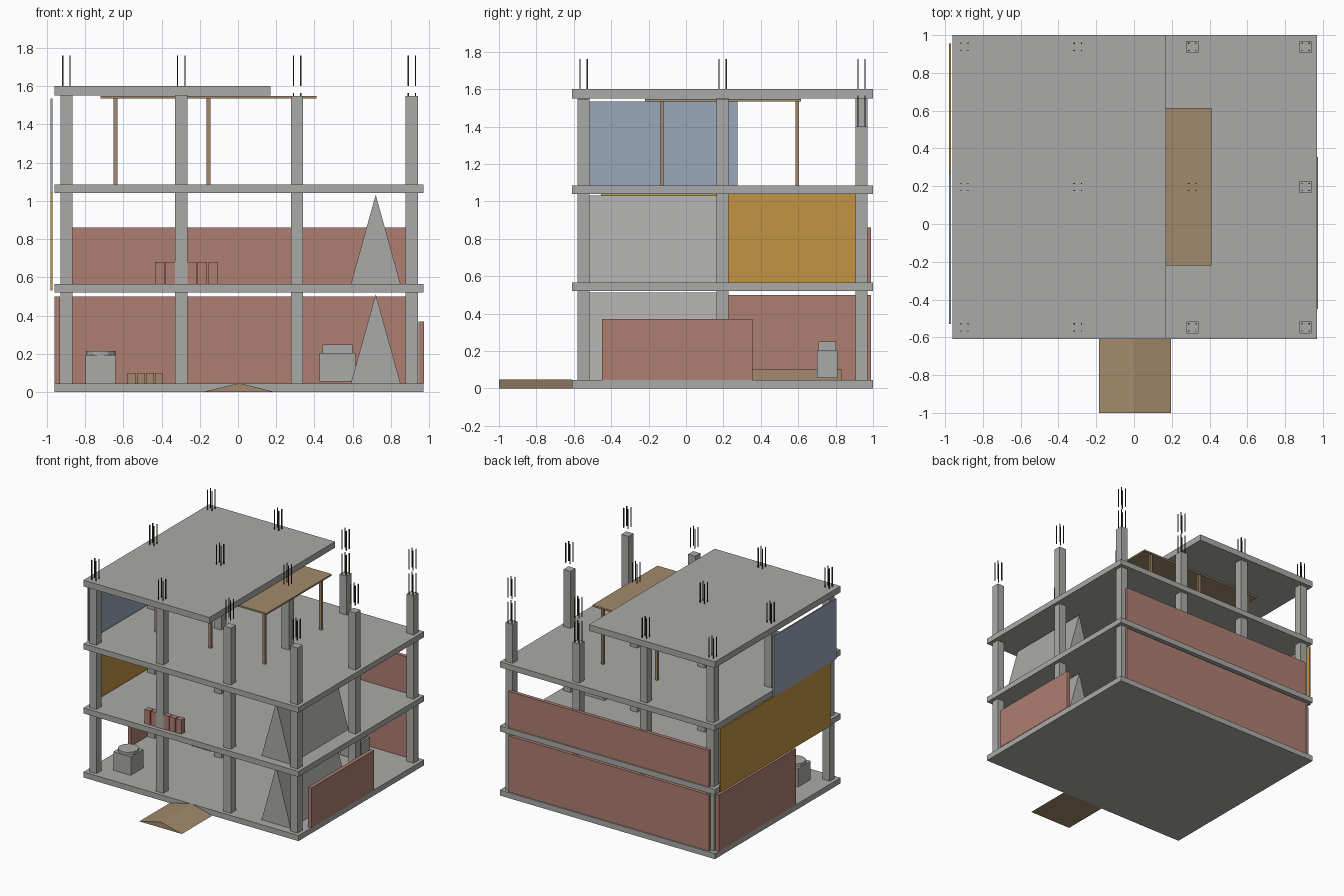
import bpy, bmesh, math

if "Cube" in bpy.data.objects:
    bpy.data.objects.remove(bpy.data.objects["Cube"])


def mat(name, rgb):
    lin = [((c / 255 + 0.055) / 1.055) ** 2.4 for c in rgb]
    m = bpy.data.materials.new(name)
    m.diffuse_color = (*lin, 1)
    m.use_nodes = True
    m.node_tree.nodes["Principled BSDF"].inputs["Base Color"].default_value = m.diffuse_color
    return m


CONCRETE = mat("concrete", (170, 170, 167))
BRICK = mat("red brick", (174, 126, 113))
WOOD = mat("timber", (162, 138, 108))
YELLOW = mat("yellow sheet", (194, 148, 68))
BLUE = mat("blue sheet", (154, 167, 187))
STEEL = mat("dark steel", (66, 56, 46))


def finish(name, bm, material):
    bmesh.ops.recalc_face_normals(bm, faces=bm.faces)
    me = bpy.data.meshes.new(name)
    bm.to_mesh(me)
    bm.free()
    me.materials.append(material)
    ob = bpy.data.objects.new(name, me)
    bpy.context.collection.objects.link(ob)
    return ob


def add_box(bm, x0, x1, y0, y1, z0, z1):
    vs = bmesh.ops.create_cube(bm, size=1)["verts"]
    for v in vs:
        v.co.x = x1 if v.co.x > 0 else x0
        v.co.y = y1 if v.co.y > 0 else y0
        v.co.z = z1 if v.co.z > 0 else z0


def boxes(name, material, *dims):
    bm = bmesh.new()
    for d in dims:
        add_box(bm, *d)
    return finish(name, bm, material)


def prism(name, material, x0, x1, y0, y1, z0, z1):
    """Triangular prism with its ridge along y."""
    bm = bmesh.new()
    pts = [(x0, z0), (x1, z0), ((x0 + x1) / 2, z1)]
    f = bm.faces.new([bm.verts.new((x, y0, z)) for x, z in pts])
    ext = bmesh.ops.extrude_face_region(bm, geom=[f])
    bmesh.ops.translate(bm, vec=(0, y1 - y0, 0),
                        verts=[v for v in ext["geom"] if isinstance(v, bmesh.types.BMVert)])
    return finish(name, bm, material)


# Floor slabs; the roof slab is only partly poured
X0, X1, Y0, Y1 = -0.96, 0.97, -0.61, 1.0
boxes("ground_slab", CONCRETE, (X0, X1, Y0, Y1, 0, 0.045))
boxes("first_floor_slab", CONCRETE, (X0, X1, Y0, Y1, 0.52, 0.565))
boxes("second_floor_slab", CONCRETE, (X0, X1, Y0, Y1, 1.04, 1.085))
boxes("roof_slab", CONCRETE, (X0, 0.17, Y0, Y1, 1.55, 1.60))

# Columns on every storey and the reinforcing bars above them
COLS_X = (-0.897, -0.297, 0.309, 0.909)
COLS_Y = (-0.547, 0.196, 0.938)
H, R, B = 0.032, 0.019, 0.003
for i, cx in enumerate(COLS_X):
    for j, cy in enumerate(COLS_Y):
        short = i > 1 and j == 2
        top = 1.40 if short else 1.55 if i < 2 else 1.535 if (i, j) == (2, 1) else 1.547
        side = (cx - H, cx + H, cy - H, cy + H)
        boxes("column", CONCRETE, *[(*side, a, b) for a, b in
                                    ((0.045, 0.52), (0.565, 1.04), (1.085, top))])
        spans = [(1.60, 1.76)] + ([(1.40, 1.565)] if short else [])
        boxes("rebar", STEEL, *[(cx + sx * R - B, cx + sx * R + B,
                                 cy + sy * R - B, cy + sy * R + B, a, b)
                                for sx in (-1, 1) for sy in (-1, 1) for a, b in spans])

# Brick walls
boxes("back_wall_ground", BRICK, (-0.9, 0.9, 0.96, 0.99, 0.045, 0.50))
boxes("back_wall_upper", BRICK, (-0.9, 0.9, 0.96, 0.99, 0.565, 0.86))
boxes("left_wall_ground", BRICK, (-0.96, -0.93, -0.04, 0.95, 0.045, 0.50))
boxes("right_wall_ground", BRICK, (0.943, 0.973, -0.45, 0.355, 0.045, 0.37))

# Protective sheets on the left side
boxes("yellow_sheet", YELLOW, (-0.98, -0.97, -0.455, 0.955, 0.53, 1.045))
boxes("blue_sheet", BLUE, (-0.98, -0.97, -0.53, 0.275, 1.045, 1.535))

# Stair wedges
prism("lower_stair", CONCRETE, 0.59, 0.85, -0.54, 0.2, 0.045, 0.512)
prism("upper_stair", CONCRETE, 0.59, 0.85, -0.54, 0.2, 0.565, 1.032)

# Entry ramp
prism("entry_ramp", WOOD, -0.185, 0.197, -1.0, -0.61, 0, 0.047)

# Formwork deck on props
boxes("formwork_deck", WOOD, (-0.72, 0.41, -0.22, 0.615, 1.535, 1.548))
boxes("formwork_props", WOOD, *[(x - 0.011, x + 0.011, y - 0.01, y + 0.01, 1.085, 1.535)
                                for x in (-0.64, -0.155, 0.33) for y in (-0.13, 0.595)])

# Stacked bricks and planks
boxes("brick_stacks", BRICK, *[(-0.435 + k * 0.056, -0.385 + k * 0.056, -0.575, -0.53, 0.565, 0.68)
                               for k in range(6)])
boxes("plank_pile", WOOD, *[(-0.577 + k * 0.048, -0.535 + k * 0.048, 0.22, 0.835, 0.045, 0.10)
                            for k in range(4)])

# Water tank with round lid
boxes("tank", CONCRETE, (-0.797, -0.64, -0.46, -0.30, 0.045, 0.195))
bm = bmesh.new()
bmesh.ops.create_cone(bm, cap_ends=True, segments=12, radius1=0.077, radius2=0.077, depth=0.025)
bmesh.ops.translate(bm, vec=(-0.718, -0.38, 0.203), verts=bm.verts)
finish("tank_lid", bm, CONCRETE)

# Machine behind the stairs
boxes("machine_body", CONCRETE, (0.427, 0.615, 0.70, 0.81, 0.055, 0.205))
boxes("machine_top", CONCRETE, (0.443, 0.60, 0.708, 0.802, 0.205, 0.25))
